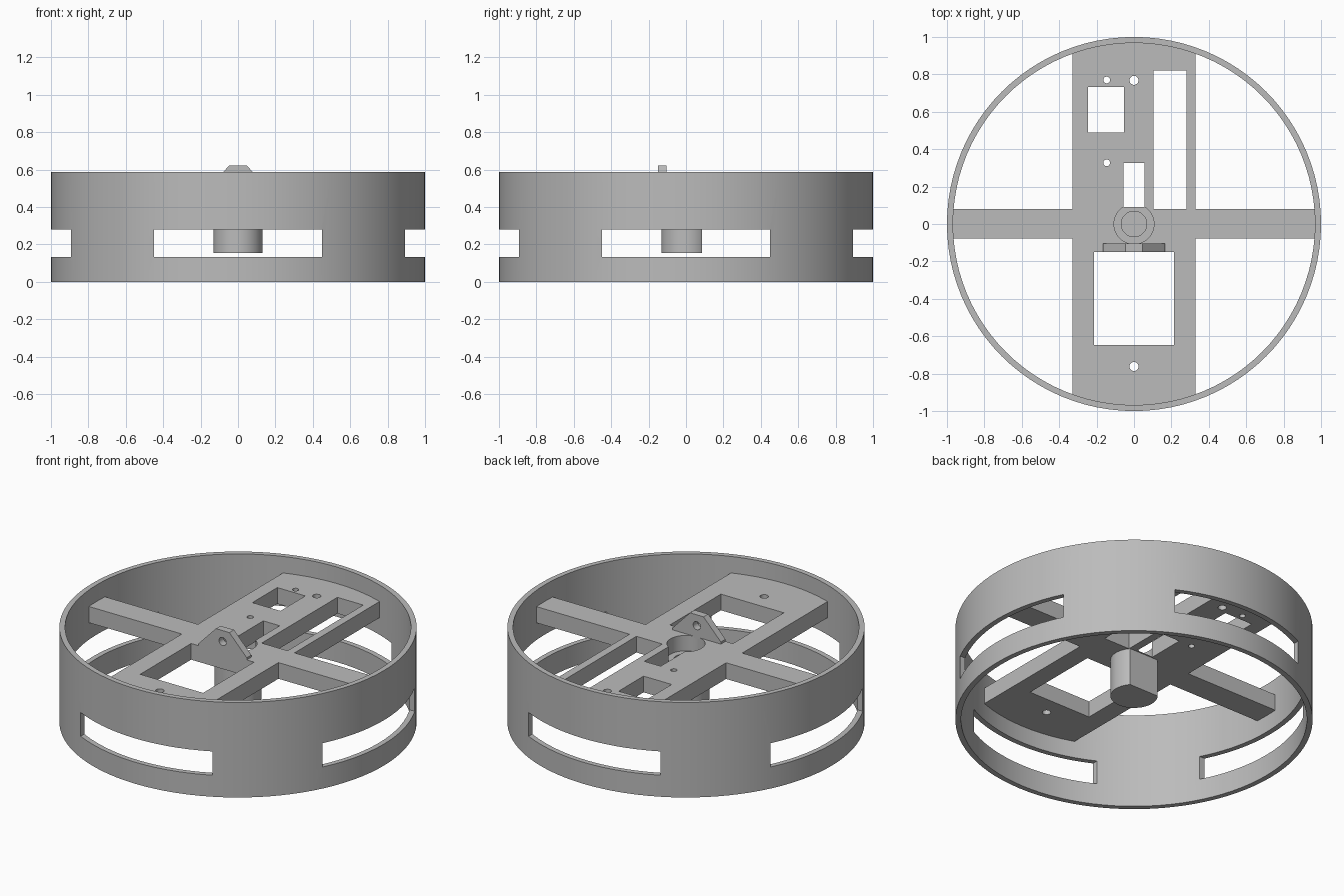
import bpy, bmesh
from math import pi
from mathutils import Matrix, Vector

if "Cube" in bpy.data.objects:
    bpy.data.objects.remove(bpy.data.objects["Cube"], do_unlink=True)

grey = bpy.data.materials.new("light grey")
grey.use_nodes = True
grey.diffuse_color = (0.5, 0.5, 0.5, 1)
grey.node_tree.nodes["Principled BSDF"].inputs["Base Color"].default_value = (0.5, 0.5, 0.5, 1)


def finish(name, bm):
    bmesh.ops.recalc_face_normals(bm, faces=bm.faces)
    mesh = bpy.data.meshes.new(name)
    bm.to_mesh(mesh)
    bm.free()
    mesh.materials.append(grey)
    obj = bpy.data.objects.new(name, mesh)
    bpy.context.collection.objects.link(obj)
    return obj


def box(name, x, y, z):
    bm = bmesh.new()
    bmesh.ops.create_cube(bm, size=1)
    spans = (x, y, z)
    for v in bm.verts:
        v.co = Vector([s[0] + (c + 0.5) * (s[1] - s[0]) for s, c in zip(spans, v.co)])
    return finish(name, bm)


def cylinder(name, radius, z, centre=(0, 0), sides=32):
    bm = bmesh.new()
    bmesh.ops.create_cone(bm, cap_ends=True, segments=sides, radius1=radius, radius2=radius,
                          depth=z[1] - z[0],
                          matrix=Matrix.Translation((*centre, sum(z) / 2)))
    return finish(name, bm)


def combine(target, tool, operation="DIFFERENCE"):
    """Apply a boolean and discard the tool object."""
    mod = target.modifiers.new("bool", "BOOLEAN")
    mod.operation, mod.solver, mod.object = operation, "EXACT", tool
    bpy.context.view_layer.objects.active = target
    bpy.ops.object.modifier_apply(modifier=mod.name)
    bpy.data.objects.remove(tool, do_unlink=True)


BOTTOM, TOP = 0.385, 0.485
THROUGH = (0.3, 0.6)

# Outer ring with four windows
ring = cylinder("outer_ring", 1, (0, 0.587), sides=96)
combine(ring, cylinder("bore", 0.968, (-0.1, 0.7), sides=96))
WINDOW = (0.133, 0.28)
combine(ring, box("window_y", (-0.45, 0.45), (-1.2, 1.2), WINDOW))
combine(ring, box("window_x", (-1.2, 1.2), (-0.45, 0.45), WINDOW))

# Cross-shaped deck trimmed to the ring
deck = box("deck", (-0.33, 0.33), (-1.1, 1.1), (BOTTOM, TOP))
combine(deck, box("arms", (-1.1, 1.1), (-0.077, 0.08), (BOTTOM, TOP)), "UNION")
combine(deck, cylinder("trim", 0.974, (0, 1), sides=96), "INTERSECT")

# Hub under the deck, flattened at the back
hub = cylinder("hub", 0.132, (0.153, 0.45), sides=48)
combine(hub, box("flat", (-0.3, 0.3), (0.086, 0.3), (0, 1)))
combine(deck, hub, "UNION")

# Rectangular deck openings
for x, y in [((-0.215, 0.215), (-0.648, -0.15)), ((-0.245, -0.053), (0.49, 0.733)),
             ((0.105, 0.282), (0.081, 0.82)), ((-0.056, 0.056), (0.09, 0.327))]:
    combine(deck, box("opening", x, y, (BOTTOM - 0.02, 0.6)))

# Stepped hub recess and screw holes
combine(deck, cylinder("recess", 0.107, (BOTTOM + 0.005, 0.6), sides=48))
combine(deck, cylinder("pocket", 0.068, (0.25, 0.6), sides=48))
for x, y, r in [(-0.146, 0.77, 0.018), (0, 0.768, 0.024), (-0.146, 0.327, 0.018), (0, -0.762, 0.024)]:
    combine(deck, cylinder("screw_hole", r, THROUGH, (x, y)))

# Upright pivot bracket with a cross hole
bm = bmesh.new()
outline = [(-0.165, TOP - 0.01), (0.165, TOP - 0.01), (0.165, 0.498), (0.046, 0.622),
           (-0.046, 0.622), (-0.165, 0.498)]
face = bm.faces.new([bm.verts.new((x, -0.15, z)) for x, z in outline])
side = bmesh.ops.extrude_face_region(bm, geom=[face])["geom"]
bmesh.ops.translate(bm, vec=(0, 0.045, 0), verts=[v for v in side if isinstance(v, bmesh.types.BMVert)])
bracket = finish("pivot_bracket", bm)
pin = cylinder("pin_hole", 0.025, (-0.2, 0.2))
pin.data.transform(Matrix.Translation((0, -0.13, 0.555)) @ Matrix.Rotation(pi / 2, 4, "X"))
combine(bracket, pin)

# Smooth the round walls, keep the edges sharp
for obj in (ring, deck, bracket):
    bpy.ops.object.select_all(action="DESELECT")
    obj.select_set(True)
    bpy.context.view_layer.objects.active = obj
    bpy.ops.object.shade_smooth_by_angle(angle=pi / 6)
